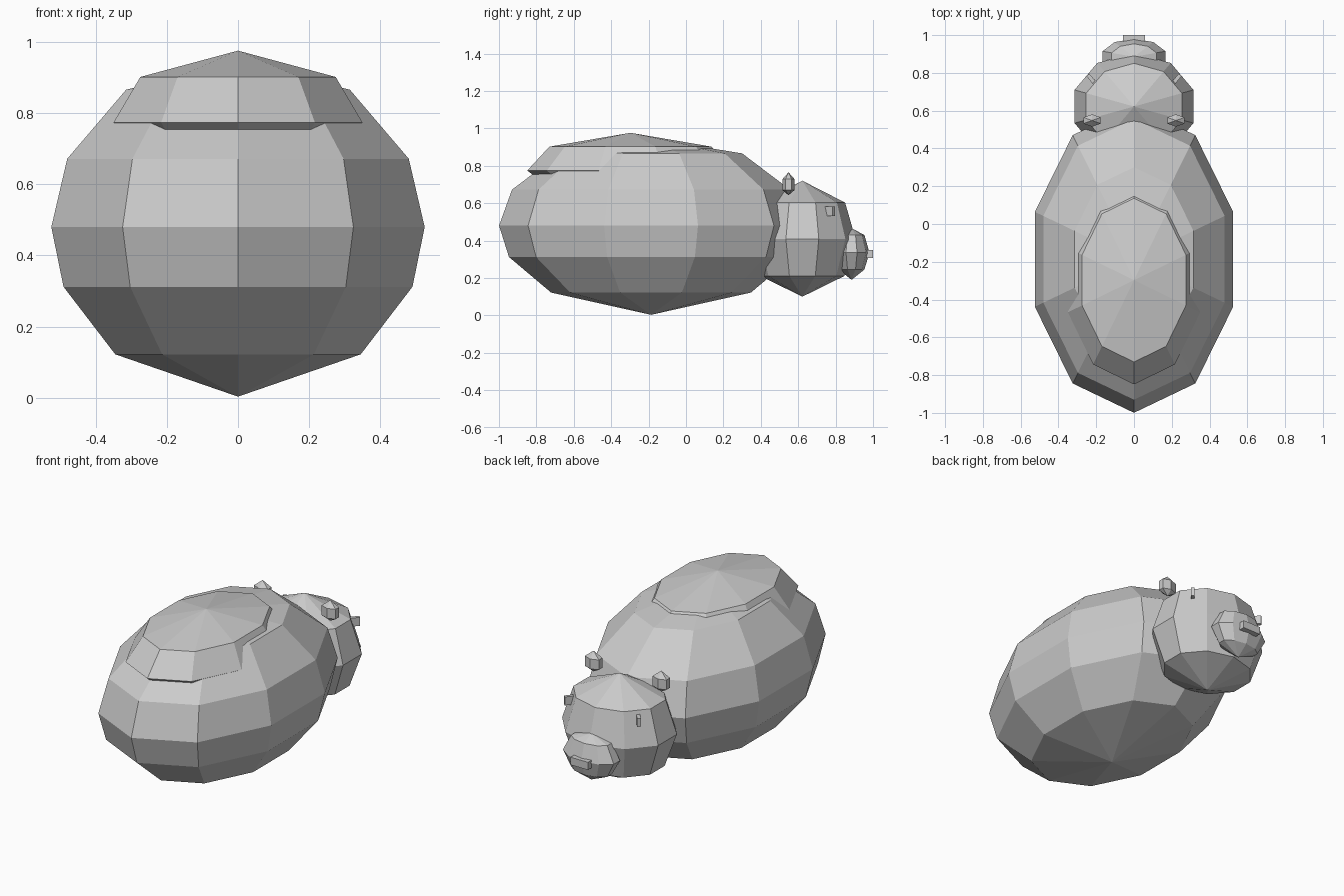
import bpy
import bmesh
from math import sin, cos, pi, radians
from mathutils import Matrix

cube = bpy.data.objects.get("Cube")
if cube:
    bpy.data.objects.remove(cube, do_unlink=True)

grey = bpy.data.materials.new("plain_grey")
grey.use_nodes = True
colour = (0.6, 0.6, 0.6, 1)
grey.diffuse_color = colour
grey.node_tree.nodes["Principled BSDF"].inputs["Base Color"].default_value = colour


def finish(name, bm):
    bmesh.ops.recalc_face_normals(bm, faces=bm.faces)
    mesh = bpy.data.meshes.new(name)
    bm.to_mesh(mesh)
    bm.free()
    mesh.materials.append(grey)
    obj = bpy.data.objects.new(name, mesh)
    bpy.context.collection.objects.link(obj)
    return obj


def blob(name, x, y, bottom, top, rings, stretch, sides=10):
    """Faceted ball: poles joined by rings of (z, x radius); y radius = x radius * stretch."""
    bm = bmesh.new()
    low, high = bm.verts.new((x, y, bottom)), bm.verts.new((x, y, top))
    loops = []
    for z, r in rings:
        angles = [2 * pi * i / sides for i in range(sides)]
        loops.append([bm.verts.new((x + r * sin(a), y + r * stretch * cos(a), z)) for a in angles])
    for i in range(sides):
        j = (i + 1) % sides
        bm.faces.new((low, loops[0][j], loops[0][i]))
        bm.faces.new((high, loops[-1][i], loops[-1][j]))
        for a, b in zip(loops, loops[1:]):
            bm.faces.new((a[i], a[j], b[j], b[i]))
    return finish(name, bm)


def box(name, centre, size, turn=0):
    bm = bmesh.new()
    bmesh.ops.create_cube(bm, size=1, matrix=Matrix.Translation(centre)
                          @ Matrix.Rotation(turn, 4, 'Z') @ Matrix.Diagonal((*size, 1)))
    return finish(name, bm)


# Rounded body and the shallow pad on its back
blob("body", 0, -0.187, 0.003, 0.945,
     [(0.122, 0.363), (0.312, 0.516), (0.48, 0.552), (0.672, 0.505), (0.866, 0.331)], 1.472)
blob("back_pad", 0, -0.297, 0.64, 0.976,
     [(0.70, 0.30), (0.774, 0.368), (0.902, 0.289)], 1.5)

# Head and muzzle
blob("head", 0, 0.622, 0.1, 0.72,
     [(0.21, 0.26), (0.408, 0.331), (0.603, 0.266)], 0.86)
blob("muzzle", 0, 0.885, 0.19, 0.466,
     [(0.245, 0.125), (0.335, 0.175), (0.43, 0.125)], 0.55)
box("nose", (0, 0.983, 0.328), (0.115, 0.034, 0.045))

# Paired ears and eyes
for side, s in (("left", 1), ("right", -1)):
    blob(side + "_ear", s * 0.222, 0.548, 0.642, 0.765,
         [(0.67, 0.053), (0.728, 0.053)], 0.62, sides=6)
    box(side + "_eye", (s * 0.228, 0.77, 0.556), (0.02, 0.052, 0.05), -s * radians(40))
